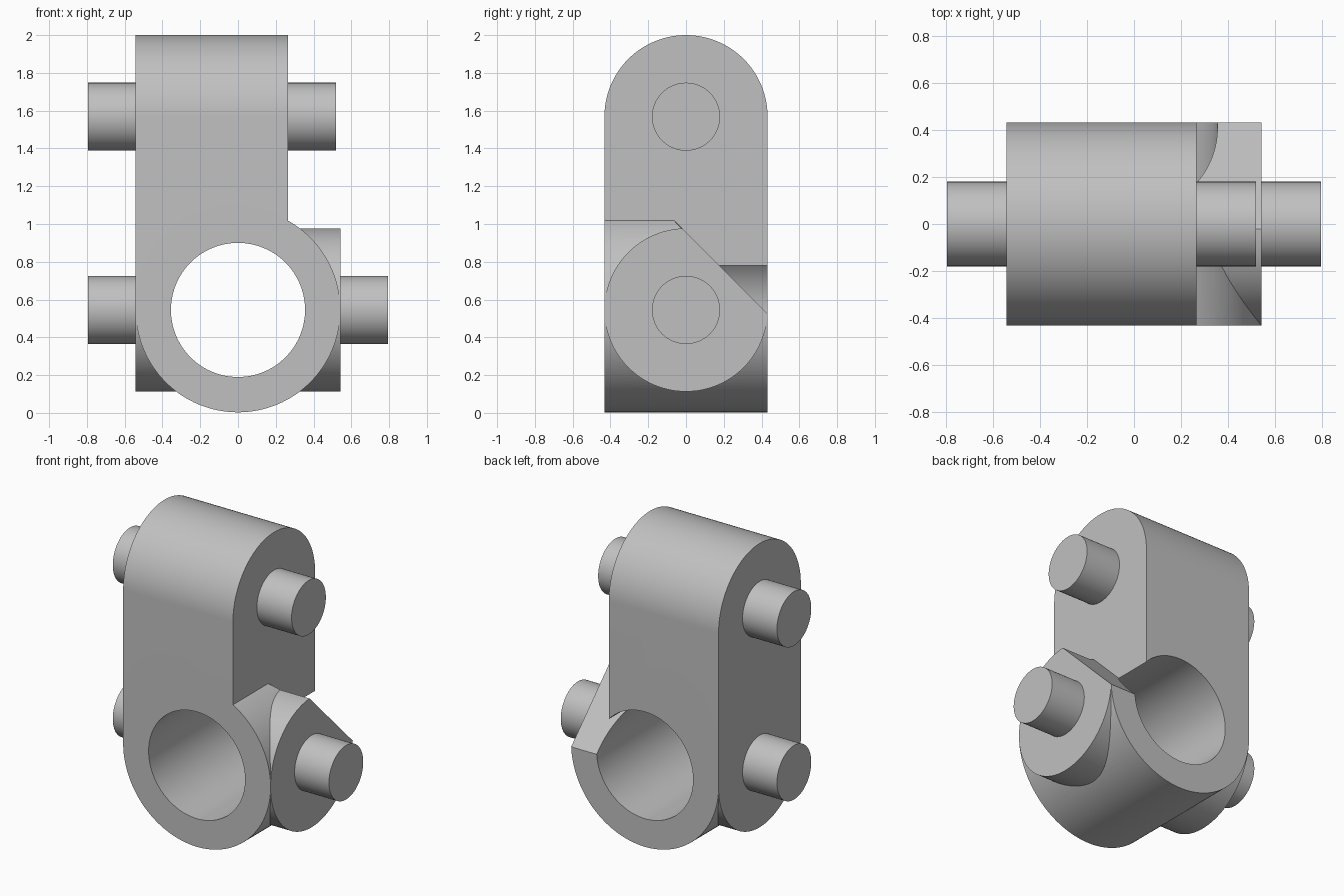
import bpy
import math
from mathutils import Vector

cube = bpy.data.objects.get("Cube")
if cube:
    bpy.data.objects.remove(cube, do_unlink=True)

# Main dimensions
LOW, HIGH = 0.545, 1.568      # heights of the two pin axes
HALF = 0.432                  # half depth, also the rounding radius
RING = 0.542                  # outer radius of the eye
STEP = 0.265                  # side face of the upper block
SEGMENTS = 128

grey = bpy.data.materials.new("plain grey")
grey.use_nodes = True
colour = (0.53, 0.53, 0.53, 1)
grey.diffuse_color = colour
grey.node_tree.nodes["Principled BSDF"].inputs["Base Color"].default_value = colour


def arc(radius, z, start=0, end=2 * math.pi, count=SEGMENTS):
    """Points (horizontal, height) around an arc, end point left out."""
    angles = [start + (end - start) * i / count for i in range(count)]
    return [(radius * math.cos(a), z + radius * math.sin(a)) for a in angles]


def prism(name, profile, axis, start, end):
    """Extrude a (horizontal, height) profile along x or y."""
    def place(h, z, along):
        return Vector((along, h, z) if axis == "x" else (h, along, z))
    n = len(profile)
    verts = [place(h, z, a) for a in (start, end) for h, z in profile]
    faces = [[i, (i + 1) % n, n + (i + 1) % n, n + i] for i in range(n)]
    caps = [list(range(n))[::-1], list(range(n, 2 * n))]
    faces += caps
    if axis == "y":
        faces = [f[::-1] for f in faces]
    mesh = bpy.data.meshes.new(name)
    mesh.from_pydata(verts, [], faces)
    mesh.materials.append(grey)
    obj = bpy.data.objects.new(name, mesh)
    bpy.context.collection.objects.link(obj)
    return obj


def activate(obj):
    bpy.ops.object.select_all(action="DESELECT")
    obj.select_set(True)
    bpy.context.view_layer.objects.active = obj


def combine(target, tool, operation):
    """Apply a boolean and discard the tool."""
    activate(target)
    mod = target.modifiers.new("combine", "BOOLEAN")
    mod.operation, mod.solver, mod.object = operation, "EXACT", tool
    bpy.ops.object.modifier_apply(modifier=mod.name)
    bpy.data.objects.remove(tool, do_unlink=True)


# Upright link with rounded ends
link = arc(HALF, HIGH, 0, math.pi, SEGMENTS // 2) + [(-HALF, HIGH)]
link += arc(HALF, LOW, math.pi, 2 * math.pi, SEGMENTS // 2) + [(HALF, LOW)]
body = prism("link_body", link, "x", -RING, STEP)

# Round eye running front to back, and the side boss
combine(body, prism("eye", arc(RING, LOW), "y", -HALF, HALF), "UNION")
combine(body, prism("boss", arc(HALF, LOW), "x", 0, RING), "UNION")

# Through bore
combine(body, prism("bore", arc(0.355, LOW), "y", -1, 1), "DIFFERENCE")

# Sloped relief behind the boss
SLOPE = 0.955
relief = [(SLOPE - 0.2, 0.2), (SLOPE - 0.2, 1.3), (SLOPE - 1.3, 1.3)]
combine(body, prism("relief", relief, "x", STEP, 1), "DIFFERENCE")

# Pins on both sides
parts = [body]
for name, z, start, end in (
    ("upper_right_pin", HIGH, -0.795, -0.5),
    ("lower_right_pin", LOW, -0.795, -0.5),
    ("upper_left_pin", HIGH, 0.2, 0.52),
    ("lower_left_pin", LOW, 0.5, 0.795),
):
    parts.append(prism(name, arc(0.18, z), "x", start, end))

for part in parts:
    activate(part)
    bpy.ops.object.mode_set(mode="EDIT")
    bpy.ops.mesh.select_all(action="SELECT")
    bpy.ops.mesh.normals_make_consistent(inside=False)
    bpy.ops.object.mode_set(mode="OBJECT")
    bpy.ops.object.shade_smooth_by_angle(angle=math.radians(20))
